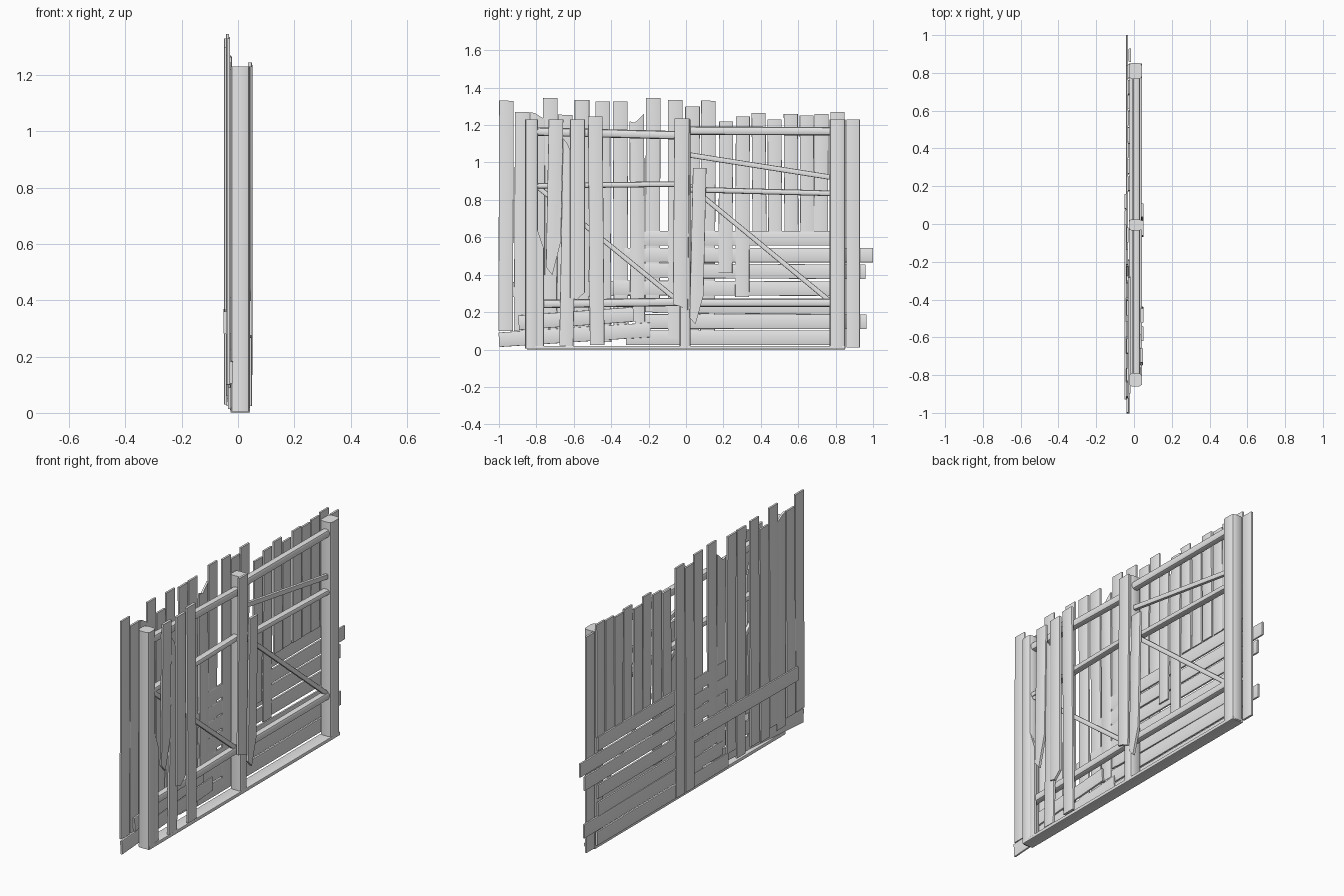
import bpy
import bmesh
import random
from mathutils import Vector

random.seed(4)

default_cube = bpy.data.objects.get("Cube")
if default_cube:
    bpy.data.objects.remove(default_cube, do_unlink=True)

# One pale wood colour for everything
wood = bpy.data.materials.new("pale_grey_wood")
wood.use_nodes = True
wood.diffuse_color = (0.8, 0.8, 0.8, 1)
wood.node_tree.nodes["Principled BSDF"].inputs["Base Color"].default_value = (0.8, 0.8, 0.8, 1)


def timber(name, start, end, width, x, depth, break_start=0, break_end=0, soft=0.25):
    """A softened timber between two (y, z) points; a break cuts a splintered tip."""
    start, end = Vector(start), Vector(end)
    along = (end - start).normalized()
    across = Vector((along.y, -along.x)) * width / 2

    # Outline of the timber in its own plane
    outline = [start - across]
    if break_start:
        outline.append(start - across * 0.1 - along * abs(break_start) * 0.3)
    outline.append(start + across + along * break_start)
    outline.append(end + across - along * break_end)
    if break_end:
        outline.append(end - across * 0.3 - along * abs(break_end) * 0.2)
    outline.append(end - across)

    # Extrude the outline through the thickness
    bm = bmesh.new()
    low = [bm.verts.new((x - depth / 2, p.x, p.y)) for p in outline]
    face = bm.faces.new(low)
    grown = bmesh.ops.extrude_face_region(bm, geom=[face])["geom"]
    moved = [v for v in grown if isinstance(v, bmesh.types.BMVert)]
    bmesh.ops.translate(bm, verts=moved, vec=(depth, 0, 0))
    bmesh.ops.recalc_face_normals(bm, faces=bm.faces[:])

    # Round the long edges only, leaving the sawn ends crisp
    axis = Vector((0, along.x, along.y))
    long_edges = [e for e in bm.edges
                  if abs((e.verts[1].co - e.verts[0].co).normalized().dot(axis)) > 0.98]
    bmesh.ops.bevel(bm, geom=long_edges, offset=min(width, depth) * soft,
                    segments=2, profile=0.5, affect="EDGES")
    mesh = bpy.data.meshes.new(name)
    bm.to_mesh(mesh)
    bm.free()
    mesh.materials.append(wood)
    obj = bpy.data.objects.new(name, mesh)
    bpy.context.collection.objects.link(obj)
    bpy.ops.object.select_all(action="DESELECT")
    obj.select_set(True)
    bpy.context.view_layer.objects.active = obj
    bpy.ops.object.shade_smooth_by_angle(angle=0.7)
    return obj


# Posts and ground sill
for name, y, width in (("front_post", -0.825, 0.07), ("middle_post", -0.005, 0.06),
                       ("back_post", 0.81, 0.085)):
    timber(name, (y, 0.005), (y, 1.23), width, 0.008, 0.07)
timber("ground_sill", (-0.85, 0.01), (0.85, 0.01), 0.02, 0.008, 0.07)

# Cross rails between the posts
F, ML, MR, B = -0.8, -0.03, 0.02, 0.78
rails = (
    ("top_rail_front", F, 1.165, ML, 1.145, 0.045),
    ("top_rail_back", MR, 1.17, B, 1.167, 0.045),
    ("middle_rail_front", F, 0.875, ML, 0.885, 0.03),
    ("middle_rail_back", MR, 0.855, B, 0.835, 0.03),
    ("low_rail_front", F, 0.243, ML, 0.255, 0.045),
    ("low_rail_back", MR, 0.25, B, 0.25, 0.045),
)
for name, y0, z0, y1, z1, width in rails:
    timber(name, (y0, z0), (y1, z1), width, 0.012, 0.04, soft=0.35)

# Slim diagonal braces
timber("brace_front", (F, 0.875), (ML, 0.25), 0.026, 0.015, 0.02)
timber("brace_back", (MR, 0.875), (B, 0.25), 0.026, 0.015, 0.02)
timber("brace_upper", (MR, 1.04), (B, 0.92), 0.028, 0.015, 0.02)

# Boards nailed on the post side, some snapped off
timber("inner_board_a", (-0.71, 0.44), (-0.695, 1.23), 0.078, 0.04, 0.014, 0.14)
timber("inner_board_b", (-0.64, 0.02), (-0.62, 1.13), 0.075, 0.036, 0.014, 0, 0.16)
timber("inner_board_c", (-0.58, 0.275), (-0.58, 1.23), 0.078, 0.044, 0.014, 0.03)
timber("inner_board_d", (-0.475, 0.025), (-0.485, 1.245), 0.078, 0.042, 0.014)
timber("inner_board_e", (0.055, 0.17), (0.073, 0.97), 0.072, 0.044, 0.014, 0.12)
timber("inner_board_f", (-0.03, 0.24), (-0.022, 1.235), 0.08, 0.045, 0.012, -0.03)
timber("inner_board_g", (-0.785, 0.01), (-0.785, 0.66), 0.05, 0.03, 0.014, 0, 0.12)
timber("end_board", (0.893, 0.01), (0.893, 1.23), 0.072, -0.022, 0.012)

# Tall cladding: centre y, bottom z, top z, break at the top
tall = (
    (-0.96, 0.1, 1.33, 0), (-0.875, 0.1, 1.27, 0), (-0.793, 0.06, 1.27, 0.04),
    (-0.725, 0.1, 1.345, 0), (-0.645, 0.05, 1.255, 0), (-0.556, 0.06, 1.335, 0),
    (-0.445, 0.04, 1.325, 0), (-0.352, 0.1, 1.325, 0), (-0.263, 0.15, 1.22, -0.04),
    (-0.175, 0.2, 1.345, 0), (-0.058, 0.06, 1.335, 0), (0.035, 0.03, 1.3, 0),
    (0.12, 0.03, 1.33, 0),
)
for i, (y, z0, z1, snapped) in enumerate(tall):
    lean = random.uniform(-0.008, 0.008)
    x = -0.044 if y > 0 else -0.034 - 0.003 * (i % 2)
    timber(f"tall_board_{i + 1}", (y + lean, z0), (y, z1), 0.078, x, 0.011, 0, snapped)

# Short cladding above the horizontal boards
short = ((0.215, 1.22), (0.304, 1.245), (0.388, 1.265), (0.473, 1.23), (0.56, 1.26),
         (0.645, 1.25), (0.725, 1.26), (0.81, 1.27))
for i, (y, top) in enumerate(short):
    lean = random.uniform(-0.006, 0.006)
    bottom = (0.41, 0.28)[i] if i < 2 else 0.63
    timber(f"short_board_{i + 1}", (y + lean, bottom), (y, top), 0.075,
           -0.027 - 0.003 * (i % 2), 0.011)

# Horizontal boards: start y, z, end y, z
level = (
    (-0.3, 0.595, 0.84, 0.595), (-0.33, 0.505, 1.0, 0.505), (-0.3, 0.422, 0.96, 0.415),
    (-0.39, 0.33, 0.84, 0.325), (-0.18, 0.235, 0.84, 0.225), (-0.27, 0.15, 0.965, 0.148),
    (-0.32, 0.063, 0.85, 0.063),
)
for i, (y0, z0, y1, z1) in enumerate(level):
    timber(f"level_board_{i + 1}", (y0, z0), (y1, z1), 0.078, -0.036, 0.011)

# Sloping boards low down and the outer strap
timber("low_board_upper", (-0.895, 0.143), (-0.28, 0.188), 0.078, -0.024, 0.011)
timber("low_board_lower", (-1.0, 0.052), (-0.19, 0.105), 0.078, -0.03, 0.011)
timber("outer_strap", (-0.93, 0.32), (0.0, 0.33), 0.08, -0.046, 0.01)
